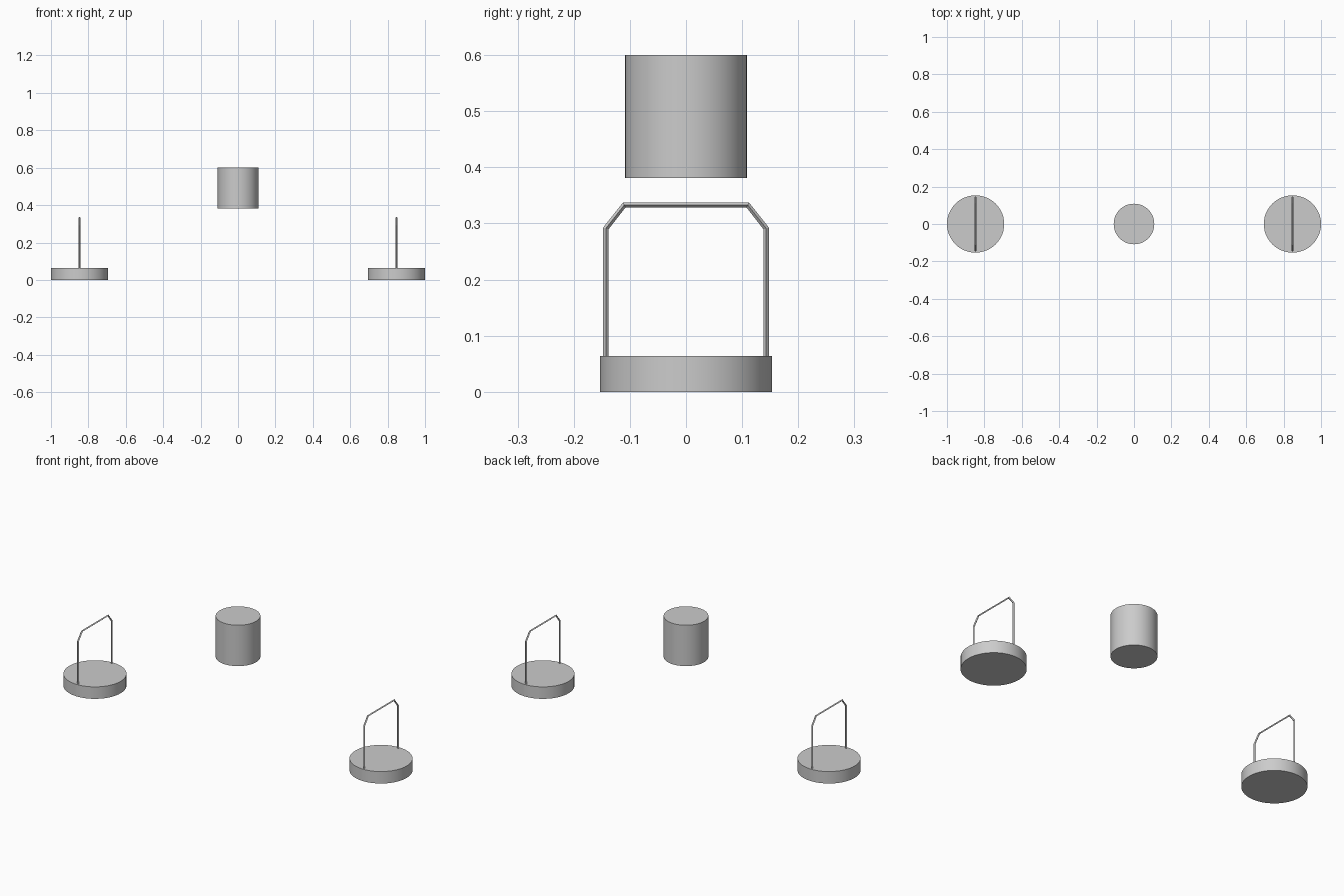
import bpy
import math

if "Cube" in bpy.data.objects:
    bpy.data.objects.remove(bpy.data.objects["Cube"])


def cylinder(name, radius, z0, z1, x=0.0):
    bpy.ops.mesh.primitive_cylinder_add(vertices=48, radius=radius, depth=z1 - z0,
                                        location=(x, 0, (z0 + z1) / 2))
    ob = bpy.context.object
    ob.name = name
    bpy.ops.object.shade_smooth_by_angle(angle=math.radians(30))
    return ob


def handle(name, x):
    # thin rod bent into an arch with chamfered corners
    half = [(0.143, 0.05), (0.143, 0.291), (0.110, 0.333)]
    path = [(-y, z) for y, z in half] + half[::-1]
    cu = bpy.data.curves.new(name, 'CURVE')
    cu.dimensions = '3D'
    cu.bevel_depth = 0.005
    cu.bevel_resolution = 0
    cu.use_fill_caps = True
    sp = cu.splines.new('POLY')
    sp.points.add(len(path) - 1)
    for p, (y, z) in zip(sp.points, path):
        p.co = (x, y, z, 1)
    sp.use_smooth = False
    ob = bpy.data.objects.new(name, cu)
    bpy.context.collection.objects.link(ob)


# floating central drum
cylinder("central_drum", 0.1085, 0.381, 0.60)

# two round pans, each with an arched handle
for side, s in (("left", -1), ("right", 1)):
    cylinder(side + "_pan", 0.153, 0.0, 0.064, s * 0.847)
    handle(side + "_handle", s * 0.847)
